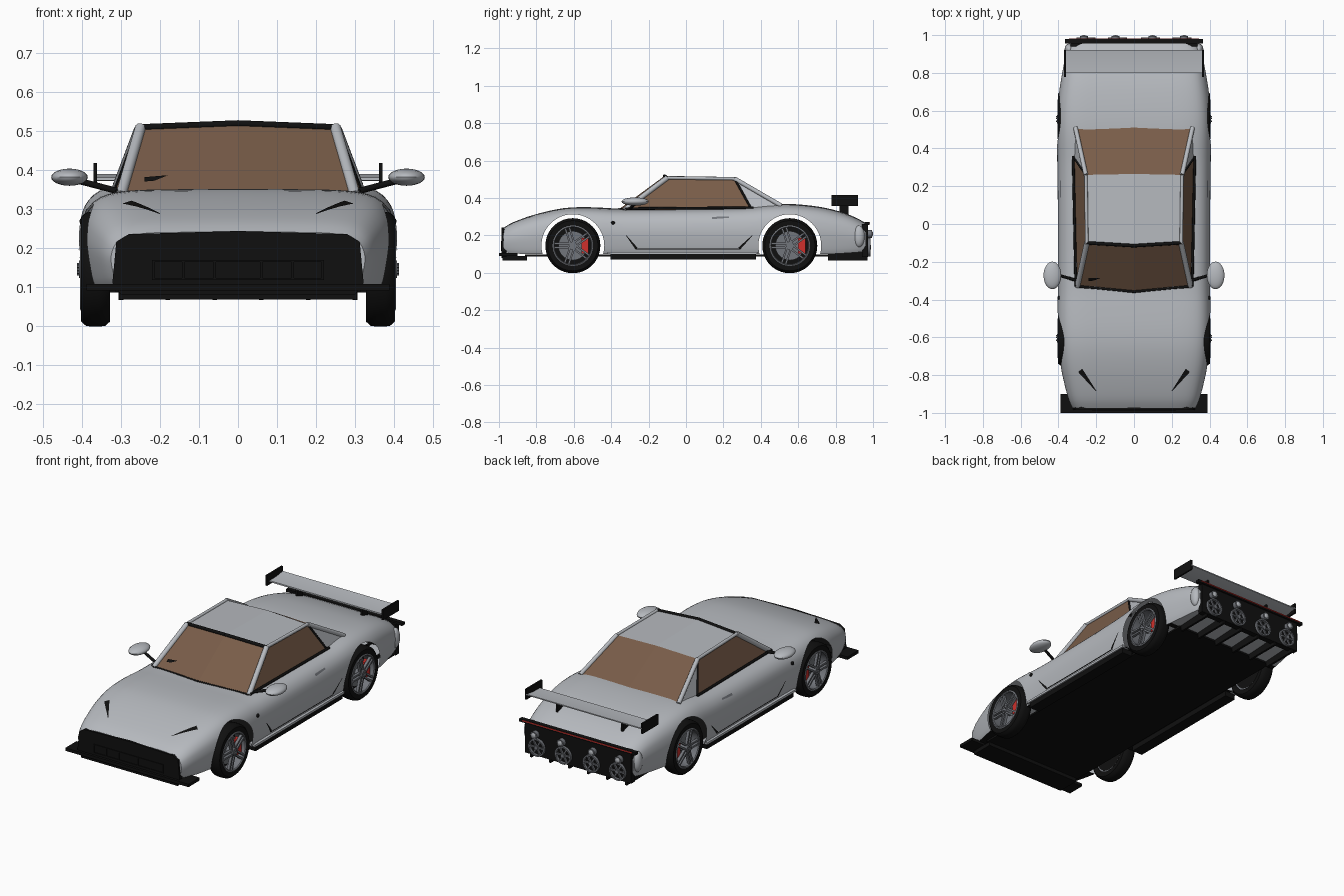
import bpy, bmesh, math
from mathutils import Vector, Matrix
from mathutils.bvhtree import BVHTree

if "Cube" in bpy.data.objects:
    bpy.data.objects.remove(bpy.data.objects["Cube"])

def material(name, r, g, b):
    m = bpy.data.materials.new(name)
    m.diffuse_color = (r, g, b, 1)
    m.use_nodes = True
    m.node_tree.nodes["Principled BSDF"].inputs["Base Color"].default_value = m.diffuse_color
    return m

SILVER = material("silver paint", .47, .49, .52)
BLACK = material("black trim", .005, .005, .005)
GLASS = material("brown glass", .19, .108, .066)
RIM = material("rim grey", .17, .18, .20)
RED = material("red", .62, .03, .025)

def finish(name, bm, mats, mirror=False, smooth=True):
    bmesh.ops.recalc_face_normals(bm, faces=bm.faces)
    me = bpy.data.meshes.new(name)
    bm.to_mesh(me)
    bm.free()
    for m in mats if isinstance(mats, list) else [mats]:
        me.materials.append(m)
    if smooth:
        me.shade_smooth()
        me.set_sharp_from_angle(angle=math.radians(35))
    ob = bpy.data.objects.new(name, me)
    bpy.context.collection.objects.link(ob)
    if mirror:
        ob.modifiers.new("mirror", 'MIRROR').use_mirror_merge = False
    return ob

def build(name, verts, faces, mat, mirror=False, smooth=True):
    bm = bmesh.new()
    vs = [bm.verts.new(v) for v in verts]
    for f in faces:
        bm.faces.new([vs[i] for i in f])
    return finish(name, bm, mat, mirror, smooth)

def box(name, x, y, z, mat, mirror=False, rot=None):
    bm = bmesh.new()
    size = Matrix.Diagonal((x[1] - x[0], y[1] - y[0], z[1] - z[0], 1))
    mid = Matrix.Translation([(a[0] + a[1]) / 2 for a in (x, y, z)])
    bmesh.ops.create_cube(bm, size=1, matrix=(rot or Matrix()) @ mid @ size)
    return finish(name, bm, mat, mirror, False)

def rod(name, p, q, r, mat, mirror=False, n=12):
    p, q = Vector(p), Vector(q)
    rot = (q - p).to_track_quat('Z', 'Y').to_matrix().to_4x4()
    bm = bmesh.new()
    bmesh.ops.create_cone(bm, cap_ends=True, segments=n, radius1=r, radius2=r,
                          depth=(q - p).length, matrix=Matrix.Translation((p + q) / 2) @ rot)
    return finish(name, bm, mat, mirror)

def ellipsoid(name, c, r, mat, mirror=False):
    bm = bmesh.new()
    bmesh.ops.create_uvsphere(bm, u_segments=24, v_segments=12, radius=1,
                              matrix=Matrix.Translation(c) @ Matrix.Diagonal((*r, 1)))
    return finish(name, bm, mat, mirror)

def lathe(name, c, prof, mat, axis='x', mirror=True, n=40):
    """Closed (radius, offset) profile turned about the x or y axis through c."""
    verts, faces, k = [], [], len(prof)
    for i in range(n):
        a = 2 * math.pi * i / n
        for r, h in prof:
            u, v = r * math.cos(a), r * math.sin(a)
            verts.append(Vector(c) + Vector((h, u, v) if axis == 'x' else (u, h, v)))
        for j in range(k):
            i2, j2 = (i + 1) % n, (j + 1) % k
            faces.append((i * k + j, i2 * k + j, i2 * k + j2, i * k + j2))
    return build(name, verts, faces, mat, mirror)

def catmull(pts, n):
    out = []
    for i in range(len(pts) - 1):
        a, b, c, d = [Vector(pts[max(0, min(len(pts) - 1, i + k))]) for k in (-1, 0, 1, 2)]
        for s in range(n):
            t = s / n
            out.append(.5 * (2 * b + (c - a) * t + (2 * a - 5 * b + 4 * c - d) * t * t
                             + (3 * b - a - 3 * c + d) * t ** 3))
    return out + [Vector(pts[-1])]

# Body shell: lofted sections, stations are y, half width, bottom, top
stations = [(-.975, .325, .11, .24), (-.93, .345, .105, .267), (-.85, .367, .1, .297),
            (-.75, .388, .1, .326), (-.65, .40, .1, .345), (-.55, .405, .1, .35),
            (-.45, .405, .1, .347), (-.33, .402, .1, .342), (0, .402, .1, .345),
            (.3, .405, .1, .352), (.45, .408, .1, .365), (.55, .408, .1, .367),
            (.65, .402, .1, .36), (.75, .388, .1, .345), (.85, .37, .105, .318),
            (.92, .355, .11, .288), (.96, .34, .115, .265)]
section = catmull([(.95, 0), (.975, .12), (1, .4), (.995, .6), (.96, .78),
                   (.87, .92), (.7, .985), (.4, 1), (0, 1.005)], 3)
verts, faces = [], []
rows = [Vector(p) for p in catmull([Vector(s).to_3d().to_4d() if len(s) < 4 else s for s in stations], 3)]
N = 2 * len(section) - 1
for y, w, zb, zt in rows:
    half = [(u * w, y, zb + v * (zt - zb)) for u, v in section]
    verts += half + [(-x, a, b) for x, a, b in reversed(half[:-1])]
for i in range(len(rows) - 1):
    for j in range(N):
        k = (j + 1) % N
        faces.append((i * N + j, i * N + k, (i + 1) * N + k, (i + 1) * N + j))
faces += [tuple(range(N)), tuple(range(len(verts) - N, len(verts)))]
body = build("body_shell", verts, faces, [SILVER, BLACK])

# Wheel arches: cut through, then drop the tunnel walls to leave an open shell
WHEELS, CZ, ARCH = (-.605, .555), .145, .168
cutters = []
for cy in WHEELS:
    c = rod("arch_cutter", (-.6, cy, CZ), (.6, cy, CZ), ARCH, SILVER, n=64)
    c.hide_render = True
    cutters.append(c)
    mod = body.modifiers.new("arch", 'BOOLEAN')
    mod.object, mod.operation, mod.solver = c, 'DIFFERENCE', 'EXACT'
bpy.context.view_layer.update()
bm = bmesh.new()
bm.from_mesh(bpy.data.meshes.new_from_object(
    body.evaluated_get(bpy.context.evaluated_depsgraph_get())))
body.modifiers.clear()
for c in cutters:
    bpy.data.objects.remove(c)
bm.normal_update()
wall = [f for f in bm.faces if abs(f.normal.x) < .3 and any(
    all(abs(math.hypot(v.co.y - cy, v.co.z - CZ) - ARCH) < 1e-3 for v in f.verts) for cy in WHEELS)]
bmesh.ops.delete(bm, geom=wall, context='FACES')
for f in bm.faces:
    f.material_index = int(f.normal.z < -.8 and f.calc_center_median().y < .76)
bm.to_mesh(body.data)
body.data.shade_smooth()
body.data.set_sharp_from_angle(angle=math.radians(35))
tree = BVHTree.FromBMesh(bm)
bm.free()

def stroke(name, a, b, w0, w1, axis, mat, n=8):
    """Tapered painted line laid on the body, seen along x (y,z) or z (x,y)."""
    a, b = Vector(a), Vector(b)
    side = Vector((-(b - a).y, (b - a).x)).normalized()
    vs = []
    for i in range(n + 1):
        t = i / n
        for s in (-.5, .5):
            p = a.lerp(b, t) + side * s * (w0 + (w1 - w0) * t)
            o, d = (((1, p.x, p.y), (-1, 0, 0)) if axis == 'x' else ((p.x, p.y, 1), (0, 0, -1)))
            hit, nor, _, _ = tree.ray_cast(Vector(o), Vector(d))
            vs.append((hit if hit else Vector(o) * .4) - Vector(d) * .003)
    build(name, vs, [(2 * i, 2 * i + 1, 2 * i + 3, 2 * i + 2) for i in range(n)], mat, True)

stroke("hood_vent", (.285, -.775), (.2, -.885), .028, .003, 'z', BLACK)
stroke("door_front_seam", (-.32, .2), (-.265, .13), .003, .014, 'x', BLACK)
stroke("door_rear_seam", (.355, .2), (.285, .13), .003, .014, 'x', BLACK)
stroke("door_bottom_seam", (-.27, .127), (.29, .127), .006, .006, 'x', BLACK)
stroke("door_handle", (.14, .293), (.23, .298), .012, .008, 'x', RIM)
ellipsoid("side_marker", (.398, -.39, .268), (.008, .01, .01), BLACK, True)

# Cabin: glass, roof and rear quarter panels
Wb, Wt, Rt, Rb, Sb = (.30, -.33, .335), (.25, -.1, .508), (.255, .26, .503), (.31, .51, .358), (.317, .35, .34)
flip = lambda p: (-p[0], p[1], p[2])
WbC, WtC, RtC, RbC = (0, -.358, .34), (0, -.115, .518), (0, .265, .512), (0, .515, .366)
quads = [(0, 1, 2, 3)]
build("windshield", [Wb, Wt, WtC, WbC], quads, GLASS, True)
build("roof", [Wt, Rt, RtC, WtC], quads, SILVER, True)
build("rear_window", [Rt, Rb, RbC, RtC], quads, GLASS, True)
build("side_window", [Wb, Sb, Rt, Wt], quads, GLASS, True)
build("rear_quarter", [Sb, Rb, Rt], [(0, 1, 2)], SILVER, True)
rod("front_pillar", Wb, Wt, .014, SILVER, True)
rod("roof_rail", Wt, Rt, .009, SILVER, True)
rod("rear_pillar", Rt, Rb, .012, SILVER, True)
rod("window_rear_trim", Rt, Sb, .006, BLACK, True)
rod("window_belt_trim", (.308, -.33, .343), (.322, .36, .348), .007, BLACK, True)
rod("windshield_base_trim", Wb, WbC, .008, BLACK, True)
rod("windshield_top_trim", Wt, WtC, .009, BLACK, True)
build("wiper_sensor", [(-.24, -.287, .381), (-.18, -.287, .386), (-.215, -.3, .372), (-.24, -.302, .37)],
      quads, BLACK)

# Door mirrors
ellipsoid("mirror", (.432, -.272, .381), (.047, .073, .022), SILVER, True)
rod("mirror_arm", (.30, -.30, .343), (.41, -.268, .372), .008, BLACK, True)

# Front end: grille, splitter, lip
g = [(0, .243), (.28, .235), (.312, .215), (.322, .11), (.30, .08), (0, .08)]
ng = len(g)
build("grille", [(x, y, z) for y in (-.986, -.96) for x, z in g],
      [tuple(range(ng)), tuple(range(ng, 2 * ng))] +
      [(i, i + 1, ng + i + 1, ng + i) for i in range(ng - 1)], BLACK, True, False)
for z in (.12, .166):
    box("grille_bar", (-.22, .22), (-.99, -.98), (z - .003, z + .003), BLACK)
for x in (.06, .14, .217):
    box("grille_post", (x - .003, x + .003), (-.99, -.98), (.12, .166), BLACK, True)
box("splitter", (-.388, .388), (-1, -.9), (.09, .107), BLACK)
box("front_lip", (-.305, .305), (-.98, -.85), (.067, .09), BLACK)

# Underside and skirts
box("floor", (-.315, .315), (-.86, .76), (.088, .098), BLACK)
box("side_skirt", (.33, .395), (-.405, .375), (.07, .1), BLACK, True)
box("skirt_step", (.36, .403), (-.42, .385), (.1, .112), SILVER, True)
for i in range(6):
    x = -.3 + .12 * i
    box("diffuser_fin", (x - .006, x + .006), (.76, .97), (.066, .12), BLACK)

# Tail: panel, bar, four round lamps with small lamps above
box("tail_panel", (-.335, .335), (.94, .972), (.085, .262), BLACK)
box("tail_bar", (-.366, .366), (.955, .98), (.256, .272), BLACK)
box("tail_red_strip", (-.345, .345), (.978, .983), (.264, .27), RED)
ellipsoid("tail_corner", (.343, .925, .195), (.024, .03, .058), SILVER, True)
for x in (.088, .255):
    lathe("tail_ring", (x, .972, .137), [(.042, 0), (.05, 0), (.05, .015), (.042, .015)], RIM, 'y', n=28)
    rod("tail_hub", (x, .97, .137), (x, .99, .137), .012, RIM, True)
    for k in range(6):
        T = Matrix.Translation((x, .98, .137)) @ Matrix.Rotation(k * math.pi / 3, 4, 'Y')
        box("tail_spoke", (0, .045), (-.006, .004), (-.004, .004), RIM, True, T)
    rod("small_lamp", (x + .01, .965, .208), (x + .01, .995, .208), .021, RIM, True, 20)
    ellipsoid("small_lamp_lens", (x + .01, .993, .208), (.015, .007, .015), SILVER, True)

# Rear wing
build("wing_blade", [(s * .365, y, z) for s in (-1, 1) for y, z in
                     ((.8, .372), (.86, .371), (.92, .383), (.92, .389), (.86, .381), (.8, .38))],
      [(0, 1, 2, 3, 4, 5), (6, 7, 8, 9, 10, 11)] +
      [(i, (i + 1) % 6, 6 + (i + 1) % 6, 6 + i) for i in range(6)], SILVER)
box("wing_end_plate", (.361, .371), (.778, .92), (.358, .417), BLACK, True)
box("wing_strut", (.2, .212), (.82, .87), (.30, .374), BLACK, True)

# Wheels
for cy in WHEELS:
    c = (0, cy, CZ)
    lathe("tire", c, [(.106, .33), (.134, .328), (.145, .34), (.147, .355), (.147, .377),
                      (.145, .39), (.134, .402), (.106, .4)], BLACK, n=56)
    lathe("rim_barrel", c, [(.098, .335), (.108, .335), (.108, .402), (.102, .405), (.098, .4)], RIM, n=48)
    lathe("wheel_back", c, [(.001, .335), (.1, .335), (.1, .342), (.001, .342)], BLACK)
    lathe("brake_disc", c, [(.02, .355), (.078, .355), (.078, .362), (.02, .362)], RIM)
    box("brake_caliper", (.35, .385), (cy + .045, cy + .085), (CZ - .042, CZ + .042), RED, True)
    rod("hub", (.35, cy, CZ), (.408, cy, CZ), .022, RIM, True, 20)
    for k in range(5):
        for off in (-.011, .011):
            T = Matrix.Translation(c) @ Matrix.Rotation(k * math.tau / 5 + .3, 4, 'X')
            box("spoke", (.386, .402), (off - .005, off + .005), (.01, .102), RIM, True, T)
        a = k * math.tau / 5
        p = (cy + .013 * math.cos(a), CZ + .013 * math.sin(a))
        rod("wheel_nut", (.4, *p), (.413, *p), .004, RIM, True, 6)
